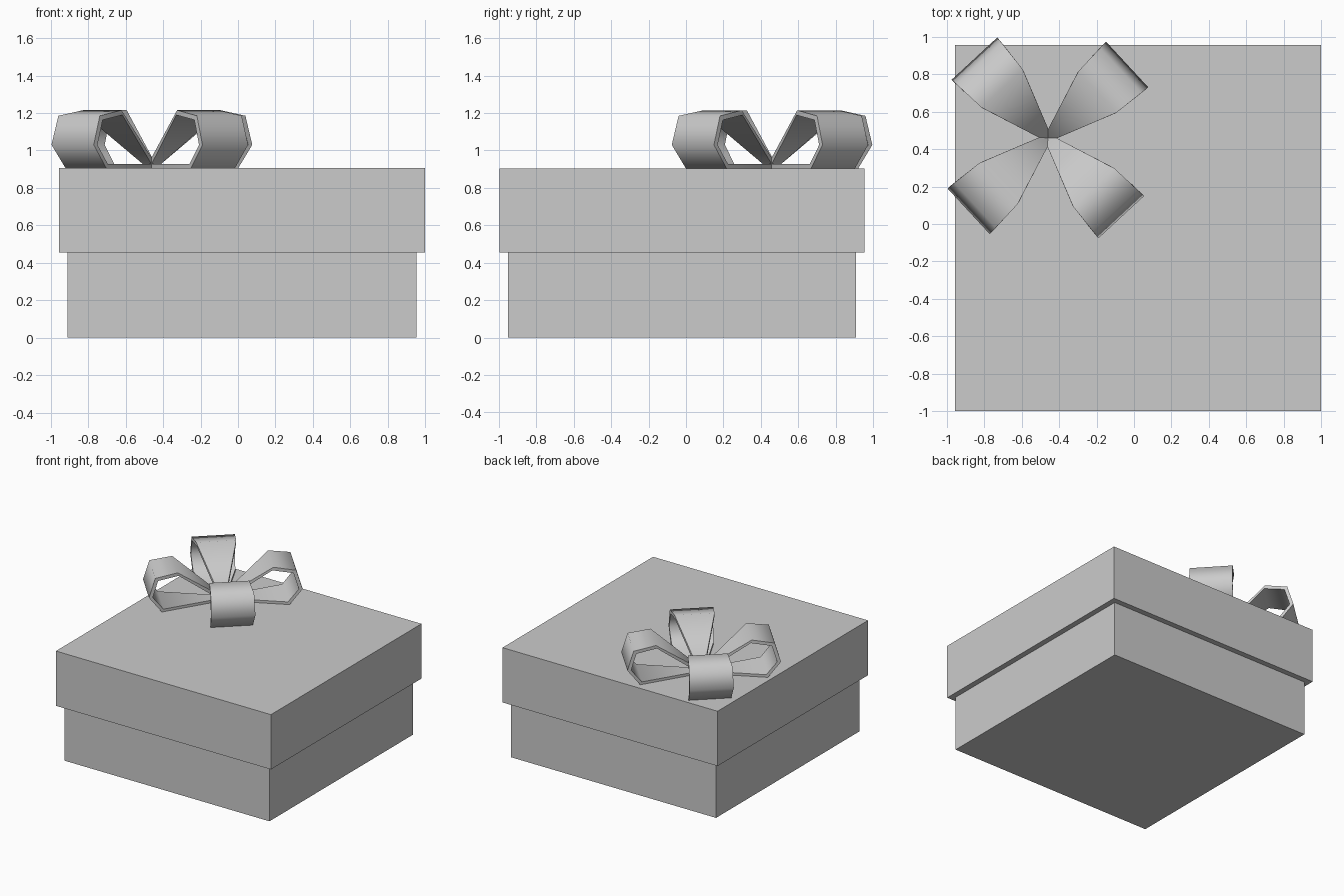
import bpy, bmesh, math
from mathutils import Matrix

if "Cube" in bpy.data.objects:
    bpy.data.objects.remove(bpy.data.objects["Cube"])


def box(name, x0, x1, y0, y1, z0, z1):
    bpy.ops.mesh.primitive_cube_add(
        size=1, location=((x0 + x1) / 2, (y0 + y1) / 2, (z0 + z1) / 2))
    ob = bpy.context.object
    ob.name = name
    ob.scale = (x1 - x0, y1 - y0, z1 - z0)
    bpy.ops.object.transform_apply(location=False, rotation=False, scale=True)
    return ob


# Box and overhanging lid
box("box_base", -0.91, 0.953, -0.953, 0.91, 0.0, 0.455)
box("box_lid", -0.955, 0.998, -0.998, 0.955, 0.455, 0.905)

# Ribbon loop profile: (radius from knot, height, half width)
OUTER = [(0.0, 0.905, 0.022), (0.0, 0.935, 0.022), (0.36, 1.215, 0.15),
         (0.53, 1.185, 0.163), (0.577, 1.03, 0.166), (0.48, 0.905, 0.16)]
INNER = [(0.035, 0.927, 0.034), (0.04, 0.932, 0.036), (0.352, 1.189, 0.148),
         (0.508, 1.163, 0.162), (0.549, 1.03, 0.165), (0.467, 0.927, 0.158)]


def ribbon_loop(name, angle):
    bm = bmesh.new()

    def ring(profile, side):
        return [bm.verts.new((r, side * w, z)) for r, z, w in profile]

    # Four rings joined in turn: outside, left rim, inside, right rim
    rings = [ring(OUTER, 1), ring(OUTER, -1), ring(INNER, -1), ring(INNER, 1)]
    n = len(OUTER)
    for k in range(4):
        a, b = rings[k], rings[(k + 1) % 4]
        for i in range(n):
            j = (i + 1) % n
            bm.faces.new((a[i], a[j], b[j], b[i]))
    bmesh.ops.recalc_face_normals(bm, faces=bm.faces)
    bmesh.ops.rotate(bm, verts=bm.verts, cent=(0, 0, 0),
                     matrix=Matrix.Rotation(angle, 3, 'Z'))
    mesh = bpy.data.meshes.new(name)
    bm.to_mesh(mesh)
    bm.free()
    ob = bpy.data.objects.new(name, mesh)
    ob.location = (-0.46, 0.46, 0)
    bpy.context.collection.objects.link(ob)
    bpy.ops.object.select_all(action='DESELECT')
    ob.select_set(True)
    bpy.context.view_layer.objects.active = ob
    bpy.ops.object.shade_smooth_by_angle(angle=math.radians(68))


# Four-loop bow near the back left corner of the lid
for k in range(4):
    ribbon_loop(f"bow_loop_{k + 1}", math.radians(42.8 + 90 * k))
